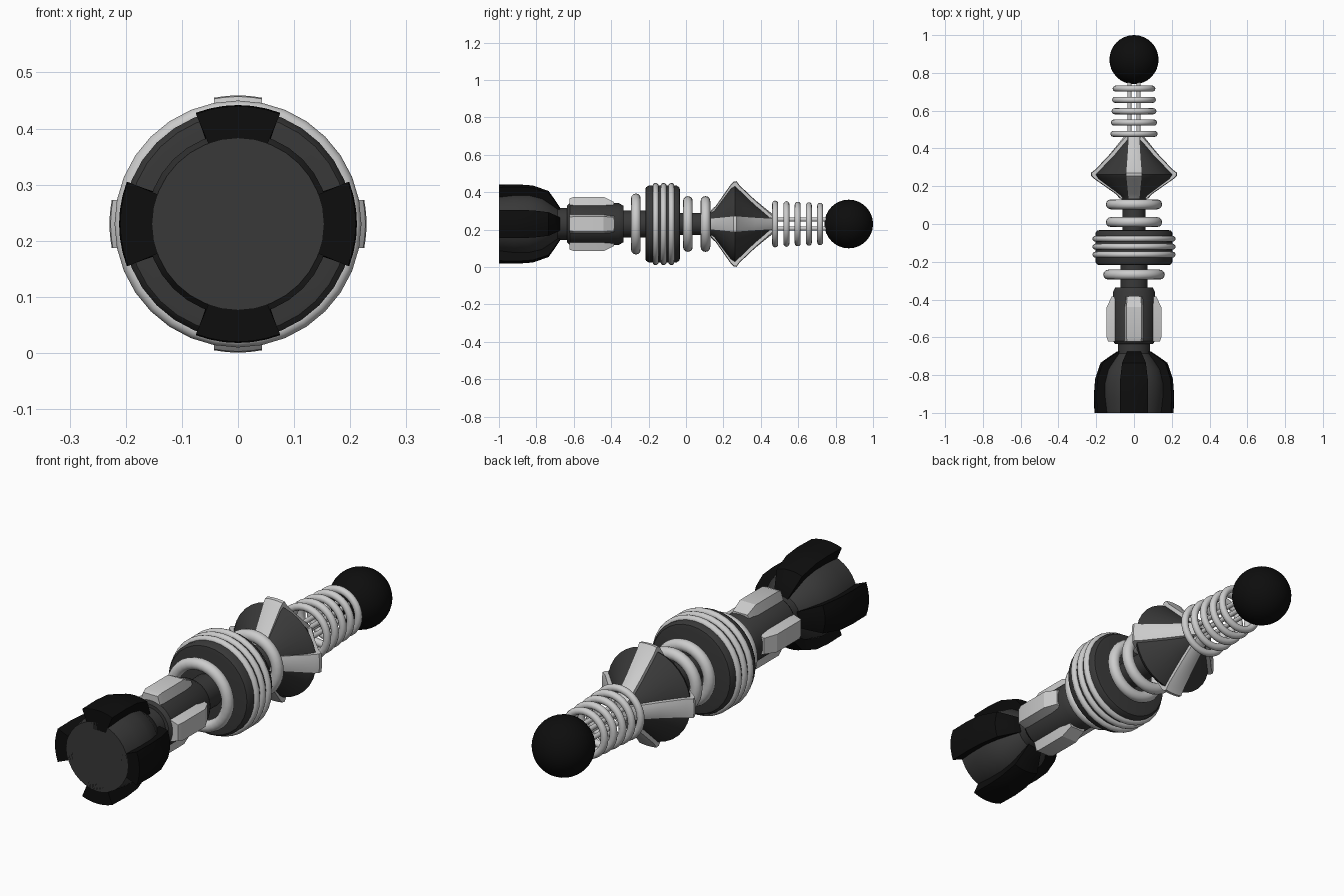
import bpy, bmesh
from math import pi, sin, cos, sqrt, radians
from mathutils import Matrix

if "Cube" in bpy.data.objects:
    bpy.data.objects.remove(bpy.data.objects["Cube"])

CZ = 0.23  # height of the long axis (parallel to y)


def material(name, v):
    m = bpy.data.materials.new(name)
    m.diffuse_color = (v, v, v, 1)
    m.use_nodes = True
    m.node_tree.nodes["Principled BSDF"].inputs["Base Color"].default_value = m.diffuse_color
    return m


DARK = material("dark_grey", 0.04)
BLACK = material("black", 0.004)


def finish(obj, mat=None, angle=35):
    if mat:
        obj.data.materials.append(mat)
    bpy.ops.object.select_all(action='DESELECT')
    obj.select_set(True)
    bpy.context.view_layer.objects.active = obj
    bpy.ops.object.shade_smooth_by_angle(angle=radians(angle))
    return obj


def from_bmesh(name, bm, mat, angle=35):
    bmesh.ops.recalc_face_normals(bm, faces=bm.faces)
    me = bpy.data.meshes.new(name)
    bm.to_mesh(me)
    bm.free()
    obj = bpy.data.objects.new(name, me)
    obj.location.z = CZ
    bpy.context.collection.objects.link(obj)
    return finish(obj, mat, angle)


def lathe(name, profile, mat=None, n=32):
    """Revolve (y, radius) points about the long axis and cap both ends."""
    bm = bmesh.new()
    rings = [[bm.verts.new((r * cos(2 * pi * i / n), y, r * sin(2 * pi * i / n)))
              for i in range(n)] for y, r in profile]
    for a, b in zip(rings, rings[1:]):
        for i in range(n):
            j = (i + 1) % n
            bm.faces.new((a[i], a[j], b[j], b[i]))
    bm.faces.new(rings[0])
    bm.faces.new(rings[-1])
    return from_bmesh(name, bm, mat)


def four_ribs(name, stations, mat=None, curved=True, angle=35):
    """Four lofted ribs; station = (y, inner r, outer r, inner half width, outer half width)."""
    bm = bmesh.new()
    steps = 6 if curved else 1
    for k in range(4):
        rot = Matrix.Rotation(k * pi / 2, 3, 'Y')
        loops = []
        for y, ri, ro, hi, ho in stations:
            pts = [(-hi, y, ri)]
            for s in range(steps + 1):
                x = ho * (2 * s / steps - 1)
                pts.append((x, y, sqrt(ro * ro - x * x) if curved else ro))
            pts.append((hi, y, ri))
            loops.append([bm.verts.new(rot @ Matrix.Diagonal((1, 1, 1)) @ bm_vec(p)) for p in pts])
        for a, b in zip(loops, loops[1:]):
            for i in range(len(a)):
                j = (i + 1) % len(a)
                bm.faces.new((a[i], a[j], b[j], b[i]))
        bm.faces.new(loops[0])
        bm.faces.new(loops[-1])
    return from_bmesh(name, bm, mat, angle)


def bm_vec(p):
    return Matrix.Translation(p).to_translation()


def ring(name, y, outer, minor):
    bpy.ops.mesh.primitive_torus_add(major_radius=outer - minor, minor_radius=minor,
                                     major_segments=32, minor_segments=12,
                                     location=(0, y, CZ), rotation=(pi / 2, 0, 0))
    obj = bpy.context.object
    obj.name = name
    return finish(obj, None, 60)


# Pommel with four black grips
lathe("pommel", [(-1, .153), (-.92, .163), (-.84, .163), (-.77, .145),
                 (-.72, .11), (-.68, .08)], DARK)
four_ribs("pommel_grips", [(-1, .12, .21, .043, .075), (-.9, .12, .212, .043, .075),
                           (-.82, .12, .206, .043, .073), (-.735, .09, .177, .035, .063),
                           (-.705, .07, .135, .027, .05), (-.675, .05, .09, .02, .036)], BLACK)

# Shaft and handle segment
lathe("neck", [(-.72, .085), (-.62, .085)], DARK)
lathe("handle", [(-.635, .1), (-.62, .112), (-.36, .112), (-.335, .098)], DARK)
four_ribs("handle_clamps", [(-.622, .09, .137, .052, .036), (-.6, .09, .145, .052, .04),
                            (-.44, .09, .145, .052, .04), (-.385, .09, .118, .048, .036)],
          None, False, 20)
lathe("rear_shaft", [(-.35, .072), (-.2, .072)], DARK)
lathe("front_shaft", [(-.06, .06), (.18, .06)], DARK)

# Drum with three bands
lathe("drum", [(-.217, .18), (-.215, .195), (-.2, .205), (-.05, .205),
               (-.035, .195), (-.032, .18)], DARK)
for i, y in enumerate((-.162, -.12, -.078)):
    ring(f"drum_band_{i + 1}", y, .22, .016)

# Large shaft rings
ring("rear_ring", -.268, .163, .026)
ring("middle_ring", .01, .149, .026)
ring("front_ring", .104, .149, .026)

# Double cone with four fins
lathe("double_cone", [(.12, .06), (.15, .075), (.24, .193), (.262, .207), (.282, .188),
                      (.37, .105), (.465, .03)], DARK)
four_ribs("cone_fins", [(.135, .03, .075, .026, .032), (.16, .05, .098, .026, .034),
                        (.24, .13, .212, .04, .042), (.255, .15, .227, .04, .043),
                        (.27, .15, .229, .04, .043), (.288, .13, .205, .04, .042),
                        (.37, .06, .128, .034, .036), (.47, .01, .047, .028, .03)])

# Emitter: thin rods, tapering rings and tip ball
for i in range(4):
    a = i * pi / 2 + pi / 4
    bpy.ops.mesh.primitive_cylinder_add(vertices=12, radius=.011, depth=.36, rotation=(pi / 2, 0, 0),
                                        location=(.034 * cos(a), .61, CZ + .034 * sin(a)))
    bpy.context.object.name = f"emitter_rod_{i + 1}"
    finish(bpy.context.object)
for i in range(5):
    ring(f"emitter_ring_{i + 1}", .477 + .06 * i, .125 - .003 * i, .016)
bpy.ops.mesh.primitive_uv_sphere_add(segments=32, ring_count=16, radius=.13,
                                     location=(0, .87, CZ), rotation=(pi / 2, 0, 0))
bpy.context.object.name = "tip_ball"
finish(bpy.context.object, BLACK)
